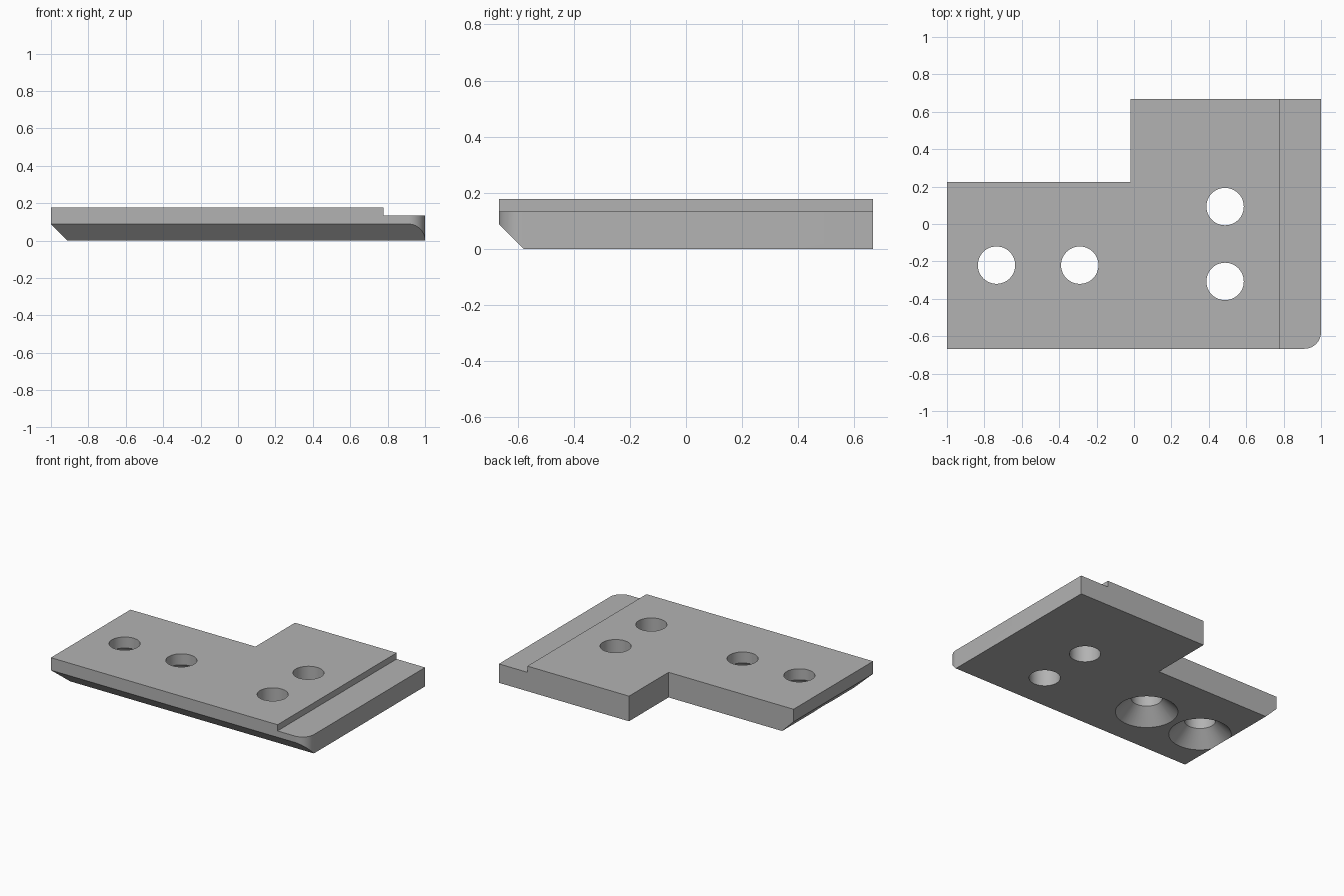
import bpy, bmesh
from math import pi, cos, sin
from mathutils import Vector

if "Cube" in bpy.data.objects:
    bpy.data.objects.remove(bpy.data.objects["Cube"], do_unlink=True)

X, Y, TOP = 1.0, 0.667, 0.178
BEVEL, LEDGE_X, LEDGE_Z = 0.089, 0.777, 0.134
HOLE_R, SINK_R = 0.1, 0.2

steel = bpy.data.materials.new("plain grey")
steel.use_nodes = True
grey = (0.45, 0.45, 0.45, 1)
steel.diffuse_color = grey
steel.node_tree.nodes["Principled BSDF"].inputs["Base Color"].default_value = grey


def make_object(name, bm):
    bmesh.ops.recalc_face_normals(bm, faces=bm.faces)
    mesh = bpy.data.meshes.new(name)
    bm.to_mesh(mesh)
    bm.free()
    mesh.materials.append(steel)
    obj = bpy.data.objects.new(name, mesh)
    bpy.context.collection.objects.link(obj)
    return obj


def slice_off(bm, point, normal):
    """Remove everything beyond a plane and cap the cut."""
    cut = bmesh.ops.bisect_plane(bm, geom=bm.verts[:] + bm.edges[:] + bm.faces[:],
                                 plane_co=point, plane_no=normal, clear_outer=True)
    edges = [e for e in cut["geom_cut"] if isinstance(e, bmesh.types.BMEdge)]
    bmesh.ops.contextual_create(bm, geom=edges)


def lathe_cutter(name, x, y, profile, sides=48):
    """Round cutter from (radius, height) pairs."""
    bm = bmesh.new()
    rings = [[bm.verts.new((x + r * cos(2 * pi * i / sides), y + r * sin(2 * pi * i / sides), z))
              for i in range(sides)] for r, z in profile]
    for low, high in zip(rings, rings[1:]):
        for i in range(sides):
            j = (i + 1) % sides
            bm.faces.new((low[i], low[j], high[j], high[i]))
    bm.faces.new(rings[0])
    bm.faces.new(rings[-1])
    return make_object(name, bm)


# L-shaped plate with one rounded front corner
arc = [(X - BEVEL + BEVEL * sin(a), -Y + BEVEL - BEVEL * cos(a))
       for a in (pi / 2 * i / 16 for i in range(17))]
outline = [(-X, -Y)] + arc + [(X, Y), (-0.02, Y), (-0.02, 0.224), (-X, 0.224)]
bm = bmesh.new()
base = bm.faces.new([bm.verts.new((x, y, 0)) for x, y in outline])
raised = bmesh.ops.extrude_face_region(bm, geom=[base])["geom"]
bmesh.ops.translate(bm, vec=(0, 0, TOP),
                    verts=[v for v in raised if isinstance(v, bmesh.types.BMVert)])

# Sloping undersides along the front and the right end
slice_off(bm, Vector((0, -Y, BEVEL)), Vector((0, -1, -1)))
slice_off(bm, Vector((-X, 0, BEVEL)), Vector((-1, 0, -1)))
plate = make_object("bracket_plate", bm)

# Lowered ledge
bm = bmesh.new()
bmesh.ops.create_cube(bm, size=1)
bmesh.ops.scale(bm, vec=(0.5, 2, 0.2), verts=bm.verts)
bmesh.ops.translate(bm, vec=(LEDGE_X + 0.25, 0, LEDGE_Z + 0.1), verts=bm.verts)
cutters = [make_object("ledge_cutter", bm)]

# Plain holes, and countersunk holes opening downward
for y in (0.093, -0.307):
    cutters.append(lathe_cutter("hole_cutter", 0.487, y, [(HOLE_R, -0.1), (HOLE_R, 0.3)]))
for x in (-0.735, -0.29):
    cutters.append(lathe_cutter("countersink_cutter", x, -0.22,
                                [(SINK_R + 0.05, -0.05), (HOLE_R, SINK_R - HOLE_R), (HOLE_R, 0.3)]))

bpy.context.view_layer.objects.active = plate
plate.select_set(True)
for cutter in cutters:
    mod = plate.modifiers.new(cutter.name, "BOOLEAN")
    mod.operation, mod.solver, mod.object = "DIFFERENCE", "EXACT", cutter
    bpy.ops.object.modifier_apply(modifier=mod.name)
    bpy.data.objects.remove(cutter, do_unlink=True)

bpy.ops.object.shade_smooth_by_angle(angle=pi / 6)
